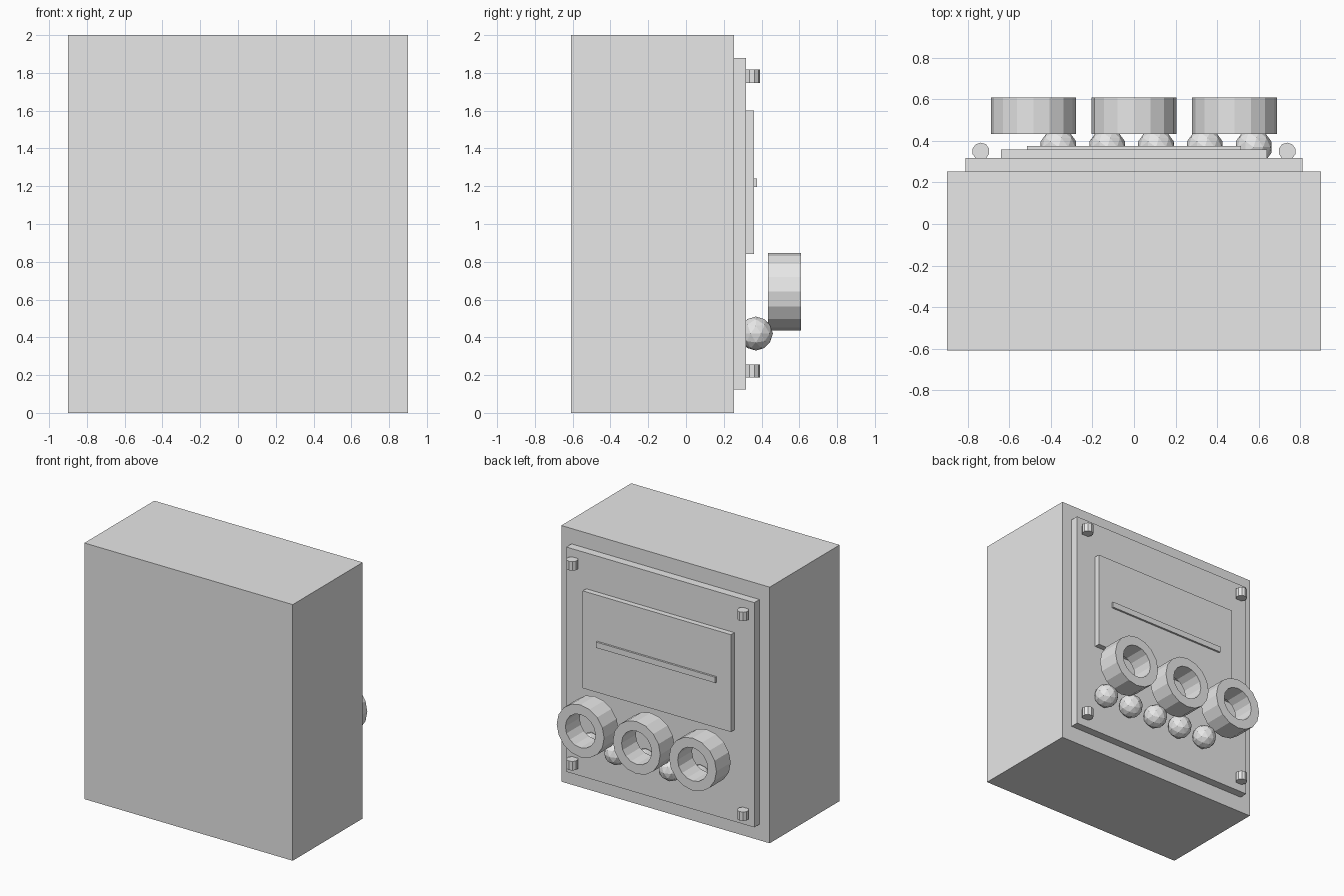
import bpy, bmesh
from mathutils import Matrix, Vector

cube = bpy.data.objects.get("Cube")
if cube:
    bpy.data.objects.remove(cube, do_unlink=True)

# Single flat material
grey = bpy.data.materials.new("light grey")
grey.use_nodes = True
colour = (0.8, 0.8, 0.8, 1)
grey.diffuse_color = colour
grey.node_tree.nodes["Principled BSDF"].inputs["Base Color"].default_value = colour


def finish(name, bm, location):
    bmesh.ops.recalc_face_normals(bm, faces=bm.faces)
    mesh = bpy.data.meshes.new(name)
    bm.to_mesh(mesh)
    bm.free()
    mesh.materials.append(grey)
    obj = bpy.data.objects.new(name, mesh)
    obj.location = location
    bpy.context.collection.objects.link(obj)
    return obj


def box(name, half_x, y0, y1, z0, z1):
    bm = bmesh.new()
    size = (2 * half_x, y1 - y0, z1 - z0)
    bmesh.ops.create_cube(bm, size=1, matrix=Matrix.Diagonal((*size, 1)))
    return finish(name, bm, (0, (y0 + y1) / 2, (z0 + z1) / 2))


def screw(name, location):
    bm = bmesh.new()
    bmesh.ops.create_cone(bm, cap_ends=True, segments=10, radius1=0.042,
                          radius2=0.042, depth=0.07)
    return finish(name, bm, location)


def ball(name, location):
    bm = bmesh.new()
    bmesh.ops.create_icosphere(bm, subdivisions=2, radius=0.09)
    return finish(name, bm, location)


def ring(name, location, outer=0.205, inner=0.13, depth=0.176, sides=16):
    # Spin a rectangular section around the y axis
    bm = bmesh.new()
    h = depth / 2
    section = [bm.verts.new(p) for p in
               ((0, -h, inner), (0, h, inner), (0, h, outer), (0, -h, outer))]
    edges = [bm.edges.new((section[i], section[(i + 1) % 4])) for i in range(4)]
    bmesh.ops.spin(bm, geom=section + edges, cent=(0, 0, 0), axis=(0, 1, 0),
                   angle=6.2831853, steps=sides, use_merge=False)
    bmesh.ops.remove_doubles(bm, verts=bm.verts, dist=0.001)
    return finish(name, bm, location)


# Cabinet with layered panels on the back
box("cabinet", 0.9, -0.61, 0.253, 0, 2)
box("back_panel", 0.812, 0.253, 0.317, 0.125, 1.88)
box("cover_plate", 0.64, 0.317, 0.36, 0.84, 1.6)
box("slot_bar", 0.515, 0.36, 0.375, 1.195, 1.24)

# Corner screws
for side, x in (("left", 0.738), ("right", -0.738)):
    for level, z in (("lower", 0.222), ("upper", 1.782)):
        screw(f"{level}_{side}_screw", (x, 0.35, z))

# Row of ball knobs
for i in range(5):
    ball(f"ball_knob_{i + 1}", (-0.364 + 0.235 * i, 0.37, 0.42))

# Row of open rings
for i in range(3):
    ring(f"ring_{i + 1}", (0.485 * (i - 1), 0.522, 0.642))
